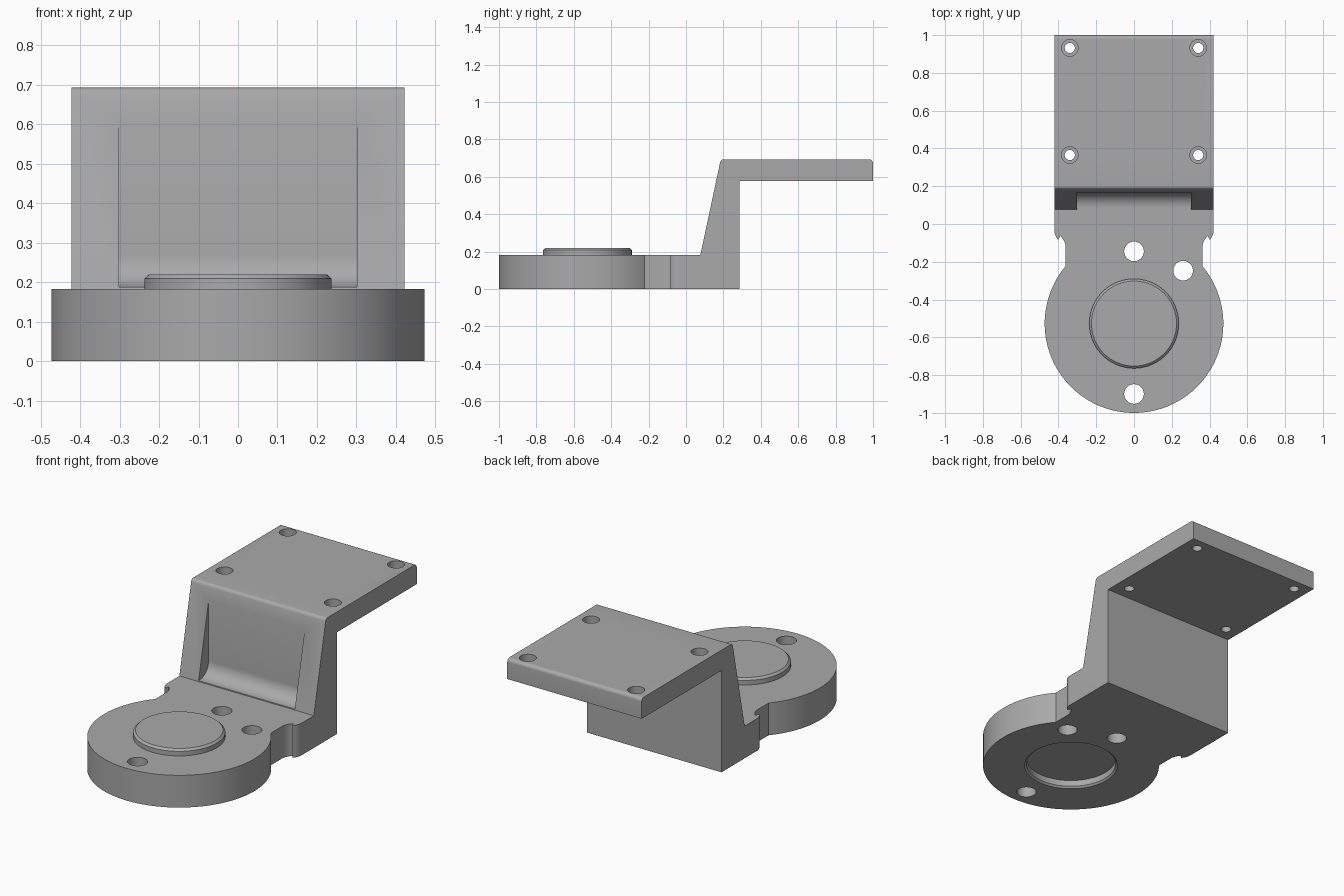
import bpy, bmesh
from math import sin, cos, pi, atan2, radians

old = bpy.data.objects.get("Cube")
if old:
    bpy.data.objects.remove(old)

grey = bpy.data.materials.new("machined grey")
grey.use_nodes = True
COLOUR = (0.4, 0.4, 0.4, 1)
grey.diffuse_color = COLOUR
grey.node_tree.nodes["Principled BSDF"].inputs["Base Color"].default_value = COLOUR


def arc(cx, cy, r, start, end, steps=12):
    """Points along an arc, angles in degrees."""
    return [(cx + r * cos(radians(start + (end - start) * i / steps)),
             cy + r * sin(radians(start + (end - start) * i / steps)))
            for i in range(steps + 1)]


def finish(name, bm):
    bmesh.ops.recalc_face_normals(bm, faces=bm.faces)
    mesh = bpy.data.meshes.new(name)
    bm.to_mesh(mesh)
    bm.free()
    mesh.materials.append(grey)
    ob = bpy.data.objects.new(name, mesh)
    bpy.context.collection.objects.link(ob)
    return ob


def prism(name, points, axis, low, high):
    """Extrude a closed 2D profile along x (points are y, z) or z (points are x, y)."""
    bm = bmesh.new()
    place = (lambda p: (low, *p)) if axis == "x" else (lambda p: (*p, low))
    face = bm.faces.new([bm.verts.new(place(p)) for p in points])
    top = bmesh.ops.extrude_face_region(bm, geom=[face])["geom"]
    shift = (high - low, 0, 0) if axis == "x" else (0, 0, high - low)
    bmesh.ops.translate(bm, vec=shift, verts=[v for v in top if isinstance(v, bmesh.types.BMVert)])
    return finish(name, bm)


def turned(name, x, y, rings, sides=48):
    """Solid of revolution from (radius, height) rings."""
    bm = bmesh.new()
    loops = [[bm.verts.new((x + r * cos(2 * pi * i / sides), y + r * sin(2 * pi * i / sides), z))
              for i in range(sides)] for r, z in rings]
    for a, b in zip(loops, loops[1:]):
        for i in range(sides):
            j = (i + 1) % sides
            bm.faces.new((a[i], a[j], b[j], b[i]))
    bm.faces.new(loops[0])
    bm.faces.new(loops[-1])
    return finish(name, bm)


def combine(target, tool, operation):
    mod = target.modifiers.new(operation.lower(), 'BOOLEAN')
    mod.operation, mod.solver, mod.object = operation, 'EXACT', tool
    bpy.context.view_layer.objects.active = target
    bpy.ops.object.modifier_apply(modifier=mod.name)
    bpy.data.objects.remove(tool)


# Stepped side profile: base, sloped web and raised plate with rounded top edges
base_top, plate_low, plate_top = 0.183, 0.577, 0.693
profile = [(-1.1, 0), (0.285, 0), (0.285, plate_low), (1, plate_low)]
profile += arc(0.98, plate_top - 0.02, 0.02, 0, 90, 6)
profile += arc(0.202, plate_top - 0.02, 0.02, 90, 168, 6)
profile += [(0.077, base_top), (-1.1, base_top)]
bracket = prism("bracket", profile, "x", -0.6, 0.6)

# Plan outline: round pad, narrow neck with S-shaped shoulders, square plate
cx_pad, r_pad, neck, half = -0.527, 0.473, 0.362, 0.422
join = atan2((r_pad ** 2 - neck ** 2) ** 0.5, neck) * 180 / pi
shoulder = arc(neck + 0.08, -0.125, 0.08, 180, 130, 8) + arc(half - 0.08, -0.03, 0.08, -42, 0, 8)
outline = arc(0, cx_pad, r_pad, -180 - join, join, 96)
outline += shoulder + [(half, 1.1), (-half, 1.1)]
outline += [(-x, y) for x, y in reversed(shoulder)]
combine(bracket, prism("outline", outline, "z", -0.2, 1), 'INTERSECT')

# Scooped pocket in the sloped web
scoop = [(0, 0.188)] + arc(0.088, 0.268, 0.08, -90, 0) + [(0.168, 0.645), (0, 0.645)]
combine(bracket, prism("pocket", scoop, "x", -0.302, 0.302), 'DIFFERENCE')

# Raised disc on top and matching recess underneath
combine(bracket, turned("raised_disc", 0, cx_pad,
        [(0.237, 0.1), (0.237, 0.209), (0.225, 0.22)], 96), 'UNION')
combine(bracket, turned("recess", 0, cx_pad,
        [(0.26, -0.01), (0.24, 0.01), (0.24, 0.045)], 96), 'DIFFERENCE')

# Through holes in the round pad
for x, y in ((0, -0.145), (0.26, -0.247), (0, -0.9)):
    combine(bracket, turned("pad_hole", x, y, [(0.052, -0.1), (0.052, 0.4)]), 'DIFFERENCE')

# Counterbored screw holes in the plate
for x in (-0.34, 0.34):
    for y in (0.365, 0.932):
        combine(bracket, turned("screw_hole", x, y, [(0.027, 0.5), (0.027, 0.635),
                (0.044, 0.635), (0.044, 0.8)], 32), 'DIFFERENCE')

bpy.ops.object.select_all(action='DESELECT')
bracket.select_set(True)
bpy.context.view_layer.objects.active = bracket
bpy.ops.object.shade_smooth_by_angle(angle=radians(25))
